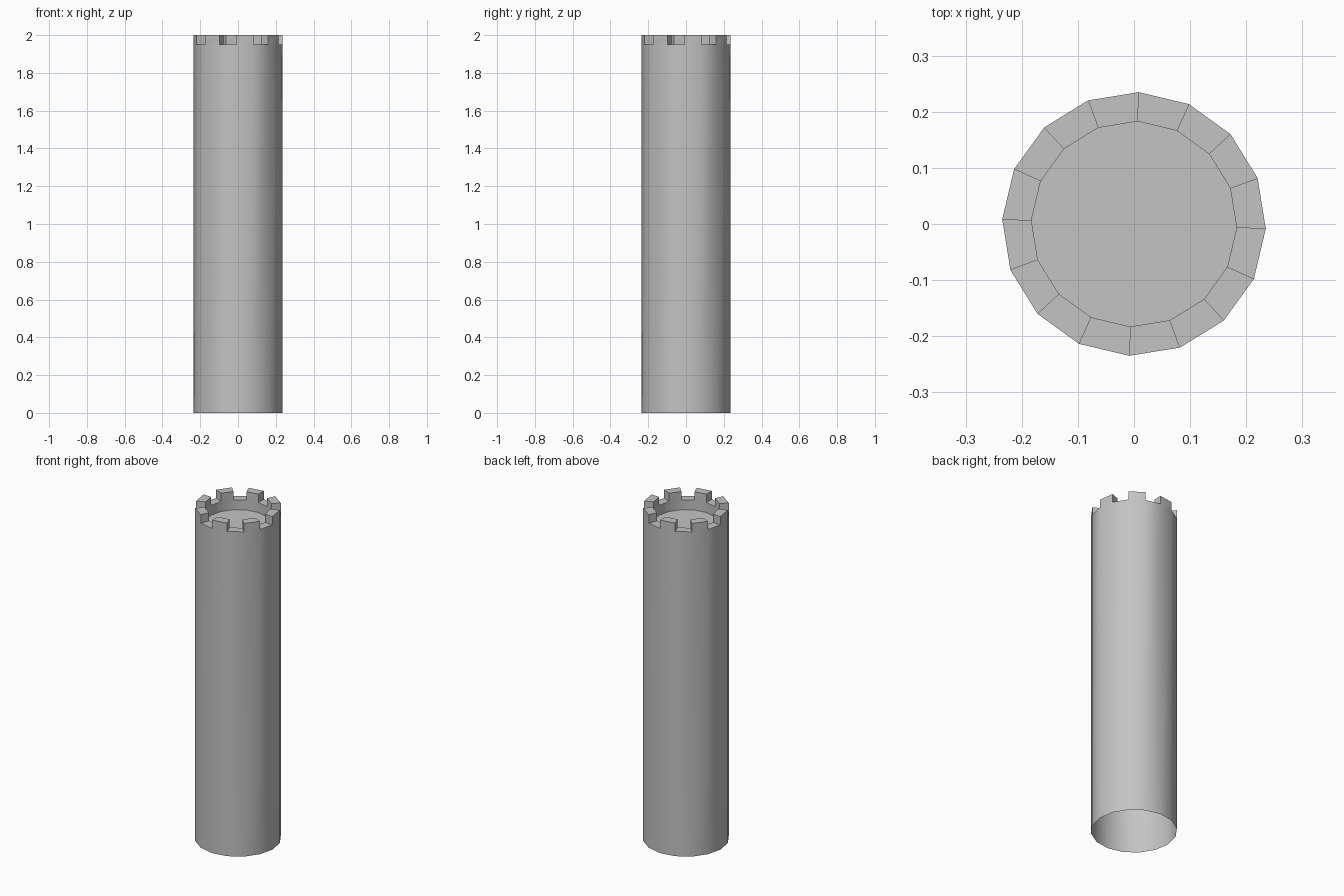
import bpy, bmesh, math

cube = bpy.data.objects.get("Cube")
if cube:
    bpy.data.objects.remove(cube, do_unlink=True)

SIDES = 16
START = math.radians(-2.1)
R_OUT, R_IN = 0.235, 0.183
Z_FLOOR, Z_RIM, Z_TOP = 1.89, 1.95, 2.0

stone = bpy.data.materials.new("grey_stone")
stone.use_nodes = True
GREY = (0.55, 0.55, 0.55, 1)
stone.diffuse_color = GREY
stone.node_tree.nodes["Principled BSDF"].inputs["Base Color"].default_value = GREY

bm = bmesh.new()


def ring(radius, z):
    angles = [START + math.tau * k / SIDES for k in range(SIDES)]
    return [bm.verts.new((radius * math.cos(a), radius * math.sin(a), z)) for a in angles]


# Rings of the hollow shaft and its battlement
base = ring(R_OUT, 0)
out_rim, out_top = ring(R_OUT, Z_RIM), ring(R_OUT, Z_TOP)
in_floor, in_rim, in_top = ring(R_IN, Z_FLOOR), ring(R_IN, Z_RIM), ring(R_IN, Z_TOP)

for k in range(SIDES):
    n = (k + 1) % SIDES
    # Outer shaft wall (open underneath) and inner parapet wall
    bm.faces.new((base[k], base[n], out_rim[n], out_rim[k]))
    bm.faces.new((in_floor[n], in_floor[k], in_rim[k], in_rim[n]))
    if k % 2 == 0:
        # Merlon: outside, inside, top and both ends
        bm.faces.new((out_rim[k], out_rim[n], out_top[n], out_top[k]))
        bm.faces.new((in_rim[n], in_rim[k], in_top[k], in_top[n]))
        bm.faces.new((out_top[k], out_top[n], in_top[n], in_top[k]))
        bm.faces.new((in_rim[k], out_rim[k], out_top[k], in_top[k]))
        bm.faces.new((out_rim[n], in_rim[n], in_top[n], out_top[n]))
    else:
        # Gap between merlons
        bm.faces.new((out_rim[k], out_rim[n], in_rim[n], in_rim[k]))

# Sunken roof floor
bm.faces.new(in_floor)

mesh = bpy.data.meshes.new("round_tower")
bm.to_mesh(mesh)
bm.free()
mesh.materials.append(stone)
tower = bpy.data.objects.new("round_tower", mesh)
bpy.context.collection.objects.link(tower)

# Smooth round walls with crisp battlement edges
bpy.ops.object.select_all(action='DESELECT')
tower.select_set(True)
bpy.context.view_layer.objects.active = tower
bpy.ops.object.shade_smooth_by_angle(angle=math.radians(30))
